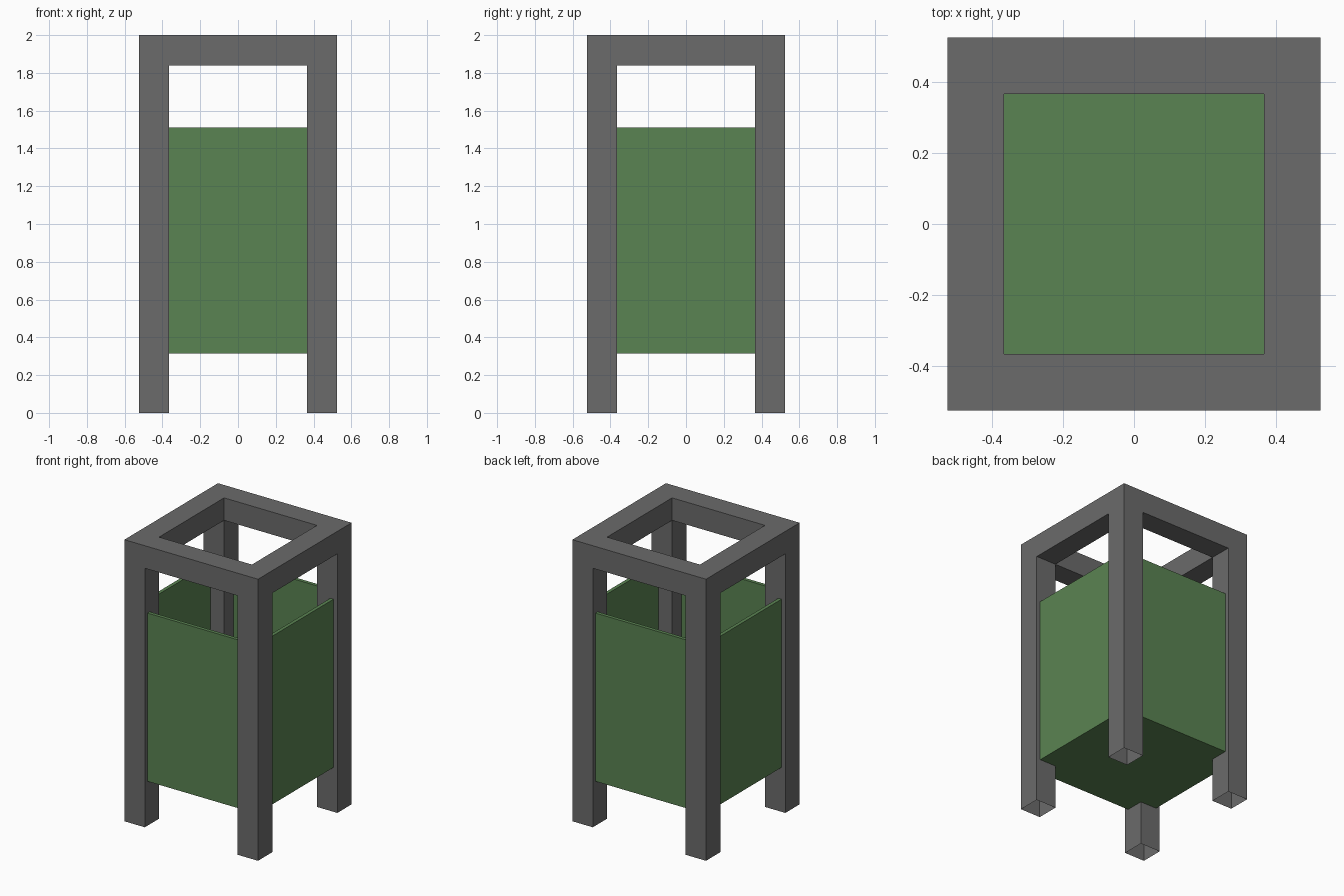
import bpy, bmesh
from mathutils import Vector

if "Cube" in bpy.data.objects:
    bpy.data.objects.remove(bpy.data.objects["Cube"])

OUT, INN = 0.525, 0.365            # outer and inner half width of the frame
RAIL, TOP = 1.84, 2.0              # underside and top of the rim
P_OUT, P_IN = 0.495, 0.47          # outer and inner face of the panels
LOW, HIGH, FLOOR = 0.315, 1.51, 0.34


def material(name, rgb):
    m = bpy.data.materials.new(name)
    m.diffuse_color = (*rgb, 1)
    m.use_nodes = True
    m.node_tree.nodes["Principled BSDF"].inputs["Base Color"].default_value = m.diffuse_color
    return m


grey = material("dark grey metal", (0.147, 0.147, 0.147))
green = material("green panel", (0.102, 0.227, 0.084))


def cell_solid(name, xs, ys, zs, solid, mat, open_bottom=False):
    """Skin of the filled cells in a small 3D grid, with no inner faces."""
    axes = (xs, ys, zs)
    size = [len(a) - 1 for a in axes]

    def full(c):
        return all(0 <= c[a] < size[a] for a in range(3)) and solid(*c)

    bm = bmesh.new()
    for i in range(size[0]):
        for j in range(size[1]):
            for k in range(size[2]):
                c = (i, j, k)
                if not full(c):
                    continue
                for a in range(3):
                    for s in (0, 1):
                        n = list(c)
                        n[a] += 2 * s - 1
                        if full(n) or (open_bottom and a == 2 and s == 0 and k == 0):
                            continue
                        b, d = (a + 1) % 3, (a + 2) % 3
                        vs = []
                        for u, v in ((0, 0), (1, 0), (1, 1), (0, 1)):
                            p = Vector()
                            p[a] = axes[a][c[a] + s]
                            p[b] = axes[b][c[b] + u]
                            p[d] = axes[d][c[d] + v]
                            vs.append(bm.verts.new(p))
                        bm.faces.new(vs if s else vs[::-1])
    bmesh.ops.remove_doubles(bm, verts=bm.verts, dist=1e-5)
    me = bpy.data.meshes.new(name)
    bm.to_mesh(me)
    bm.free()
    me.materials.append(mat)
    ob = bpy.data.objects.new(name, me)
    bpy.context.collection.objects.link(ob)
    return ob


# Frame: four hollow legs, open at the foot, joined by a square rim
grid = (-OUT, -INN, INN, OUT)
cell_solid("frame", grid, grid, (0, RAIL, TOP),
           lambda i, j, k: (i != 1 and j != 1) or (k == 1 and (i, j) != (1, 1)),
           grey, open_bottom=True)

# Bin: four panels set between the legs on a cross-shaped floor
rows = (-P_OUT, -P_IN, -INN, INN, P_IN, P_OUT)


def bin_cell(i, j, k):
    if i != 2 and j != 2:          # corners are left to the legs
        return False
    return k == 0 or i in (0, 4) or j in (0, 4)


cell_solid("bin_panels", rows, rows, (LOW, FLOOR, HIGH), bin_cell, green)
